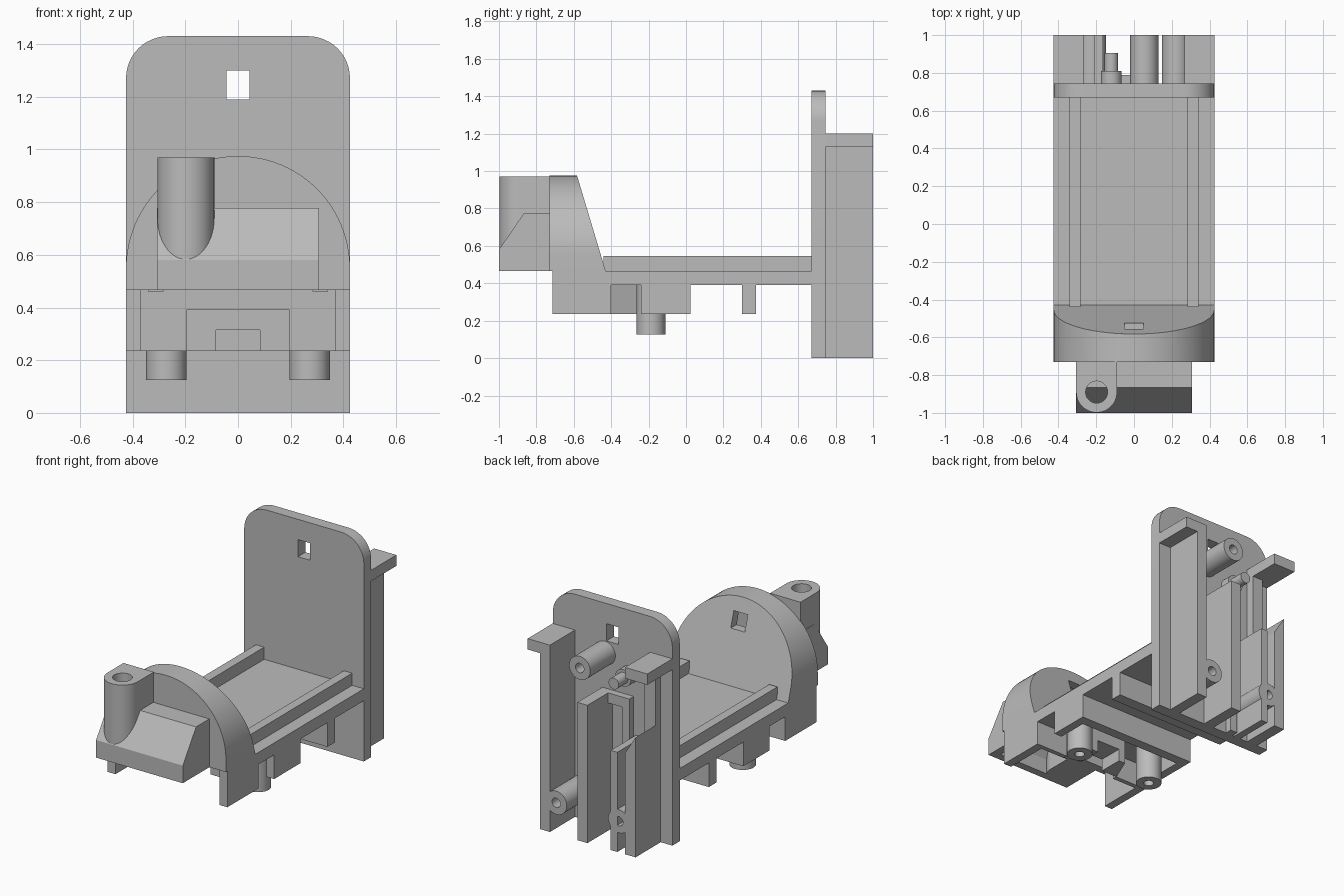
import bpy, bmesh, math
from mathutils import Vector

old = bpy.data.objects.get("Cube")
if old:
    bpy.data.objects.remove(old, do_unlink=True)

GREY = (0.5, 0.5, 0.5, 1)
mat = bpy.data.materials.new("plain grey")
mat.use_nodes = True
mat.diffuse_color = GREY
mat.node_tree.nodes["Principled BSDF"].inputs["Base Color"].default_value = GREY
parts = []


def finish(name, bm):
    bmesh.ops.recalc_face_normals(bm, faces=bm.faces)
    me = bpy.data.meshes.new(name)
    bm.to_mesh(me)
    bm.free()
    me.materials.append(mat)
    ob = bpy.data.objects.new(name, me)
    bpy.context.collection.objects.link(ob)
    parts.append(ob)
    return ob


def prism(name, points, axis, lo, hi):
    """Extrude a 2D outline along an axis; the outline uses the other two axes in order."""
    bm = bmesh.new()
    verts = []
    for p in points:
        co = list(p)
        co.insert(axis, lo)
        verts.append(bm.verts.new(co))
    face = bm.faces.new(verts)
    ext = bmesh.ops.extrude_face_region(bm, geom=[face])
    shift = Vector((0, 0, 0))
    shift[axis] = hi - lo
    bmesh.ops.translate(bm, vec=shift,
                        verts=[v for v in ext["geom"] if isinstance(v, bmesh.types.BMVert)])
    return finish(name, bm)


def box(name, x, y, z):
    return prism(name, [(x[0], y[0]), (x[1], y[0]), (x[1], y[1]), (x[0], y[1])], 2, *z)


def arc(cx, cy, r, start, end, n):
    return [(cx + r * math.cos(math.radians(start + (end - start) * i / n)),
             cy + r * math.sin(math.radians(start + (end - start) * i / n))) for i in range(n + 1)]


def rod(name, centre, r, axis, lo, hi):
    return prism(name, arc(*centre, r, 0, 360, 40)[:-1], axis, lo, hi)


def cut(ob, cutter):
    """Subtract the cutter, keep the result as plain mesh and drop the cutter."""
    mod = ob.modifiers.new("cut", "BOOLEAN")
    mod.operation, mod.solver, mod.object = "DIFFERENCE", "EXACT", cutter
    bpy.context.view_layer.update()
    dg = bpy.context.evaluated_depsgraph_get()
    me = bpy.data.meshes.new_from_object(ob.evaluated_get(dg))
    ob.modifiers.clear()
    ob.data = me
    parts.remove(cutter)
    bpy.data.objects.remove(cutter, do_unlink=True)


def tube(name, centre, r, hole, axis, lo, hi, h_lo, h_hi):
    ob = rod(name, centre, r, axis, lo, hi)
    cut(ob, rod("cutter", centre, hole, axis, h_lo, h_hi))
    return ob


W = 0.425       # half width of the body
WALL = 0.055

# Upright back plate with rounded top corners and a square window
plate = prism("back_plate", [(-W, 0), (W, 0)] + arc(W - .16, 1.27, .16, 0, 90, 12)
              + arc(.16 - W, 1.27, .16, 90, 180, 12), 1, .67, .745)
cut(plate, box("cutter", (-.043, .043), (.6, .8), (1.19, 1.3)))

# Deck and its two rails
box("deck", (-W, W), (-.43, .67), (.39, .467))
for side in (-1, 1):
    tag = "left" if side > 0 else "right"

    def span(a, b):
        return tuple(sorted((side * a, side * b)))

    box(tag + "_rail", span(.283, .342), (-.44, .67), (.46, .545))
    # Side skirts under the deck
    box(tag + "_front_leg", span(.37, W), (-.715, -.40), (.235, .467))
    box(tag + "_skirt", span(.37, W), (-.24, .025), (.235, .4))
    box(tag + "_front_bulkhead", span(.195, .38), (-.43, -.40), (.235, .4))
    # Hollow feet
    tube(tag + "_foot", (side * .272, -.187), .077, .03, 2, .125, .4, .1, .3)
    # Lower screw posts behind the plate
    tube(tag + "_screw_post", (side * .222, .2), .075, .03, 1, .74, 1, .85, 1.1)
    # Caps of the back walls
    box(tag + "_cap", span(.267, W), (.74, 1), (1.13, 1.2))

# Cross ribs under the deck
box("cross_rib", (-W, W), (-.04, .025), (.235, .4))
box("rear_rib", (-W, W), (.3, .375), (.235, .4))

# Arched bracket between the feet
bracket = prism("bracket", [(-.197, -.4), (.197, -.4), (.13, -.24), (-.13, -.24)], 2, .235, .4)
cut(bracket, box("cutter", (-.083, .083), (-.5, -.1), (.1, .315)))


def dome(name, r, front, base, back):
    """Half-round hood whose rear face leans forward."""
    ob = prism(name, [(-r, base), (r, base)] + arc(0, .55, r, 0, 180, 48), 1, front, -.43)
    for v in ob.data.vertices:
        if v.co.y > front + .01:
            v.co.y = back - (v.co.z - .467) * .3
    return ob


# Hollow front hood with a small window in the sloping face
hood = dome("hood", W, -.73, .467, -.43)
cut(hood, dome("cutter", W - WALL, -.675, .4, -.49))
cut(hood, box("cutter", (-.05, .05), (-.64, -.4), (.785, .886)))

# Hollow nose in front of the hood
nose = prism("nose", [(-.725, .467), (-1, .467), (-1, .58), (-.865, .777), (-.725, .777)],
             0, -.308, .308)
cut(nose, prism("cutter", [(-.735, .4), (-.95, .4), (-.95, .565), (-.84, .725), (-.735, .725)],
                0, -.255, .255))

# Round post with a socket, joined to the hood
post = prism("socket_post", [(-.09, -.725)] + arc(-.198, -.89, .108, 0, -180, 24)
             + [(-.306, -.725)], 2, .467, .97)
cut(post, rod("cutter", (-.198, -.89), .058, 2, .6, 1.1))

# Walls and bars on the back of the plate
box("left_back_wall", (.267, .338), (.74, 1), (0, 1.14))
prism("right_back_wall", [(-.342, 0), (-.267, 0), (-.267, .65), (-.342, .77)], 1, .74, 1)
box("right_back_rib", (-.342, -.267), (.74, .8), (.6, 1.14))
box("tall_bar", (0, .072), (.74, 1), (0, .885))
box("short_bar", (-.212, -.165), (.74, 1), (0, .64))
box("thin_bar", (-.15, -.1), (.74, .79), (0, .885))
box("top_bar", (-.15, .05), (.74, .79), (.82, .885))

# Upper screw post and stepped pin
tube("upper_screw_post", (.055, 1.11), .075, .03, 1, .74, 1, .85, 1.1)
rod("pin_base", (-.12, 1.02), .055, 1, .74, .81)
rod("pin", (-.12, 1.02), .036, 1, .74, .905)

# Smooth the round faces and keep the edges sharp
bpy.ops.object.select_all(action="DESELECT")
for ob in parts:
    ob.select_set(True)
bpy.context.view_layer.objects.active = parts[0]
bpy.ops.object.shade_smooth_by_angle(angle=math.radians(30))
